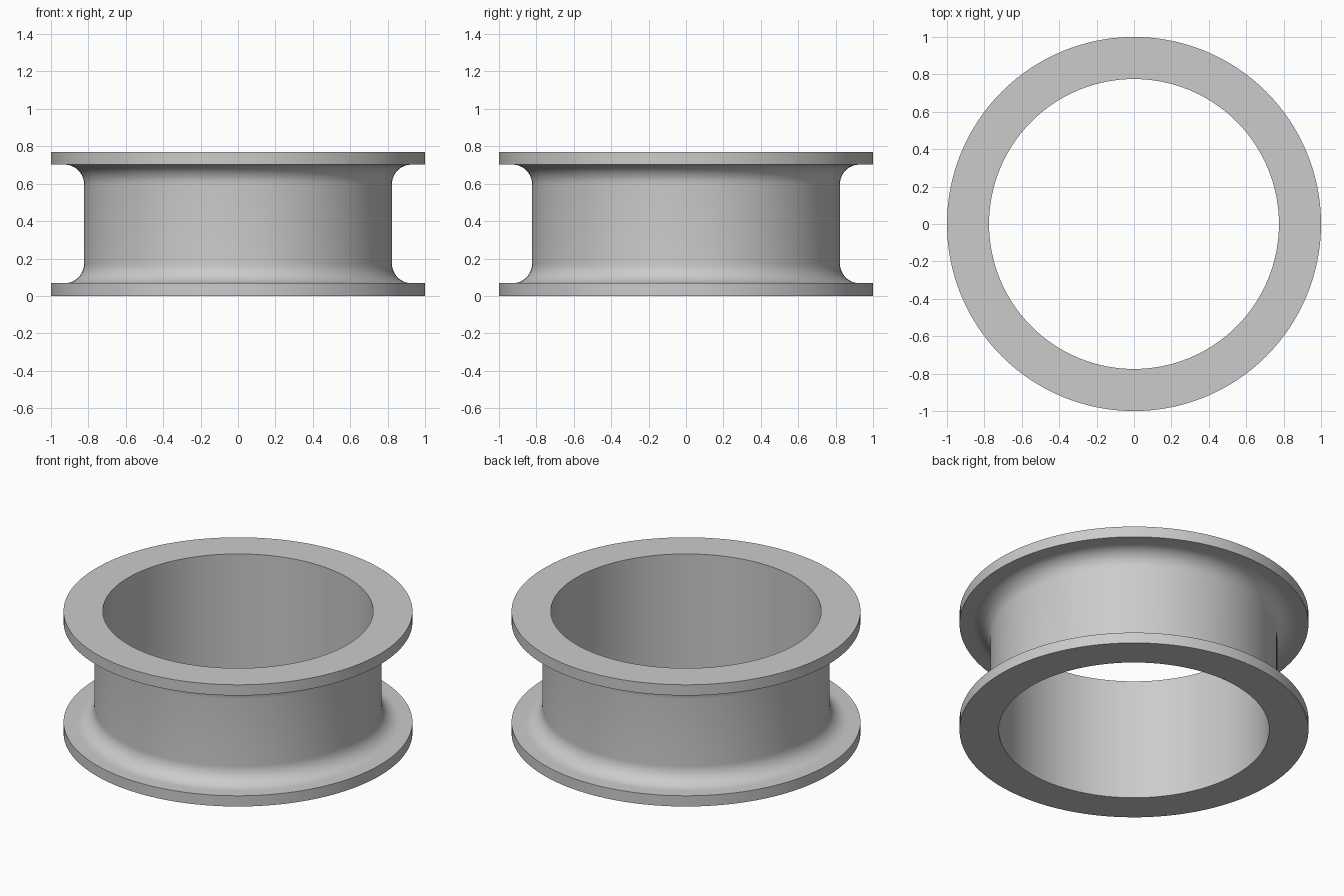
import bpy, bmesh, math

cube = bpy.data.objects.get("Cube")
if cube:
    bpy.data.objects.remove(cube, do_unlink=True)

HEIGHT, FLANGE = 0.77, 0.068
OUTER, BARREL, BORE = 1.0, 0.823, 0.775
FILLET, ARC_STEPS, SIDES = 0.105, 12, 128

# Material
grey = bpy.data.materials.new("light_grey")
grey.use_nodes = True
colour = (0.6, 0.6, 0.6, 1)
grey.diffuse_color = colour
grey.node_tree.nodes["Principled BSDF"].inputs["Base Color"].default_value = colour

# Lower half of the section: bore, flange, rim, then fillet up to the barrel
lower = [(BORE, 0), (OUTER, 0), (OUTER, FLANGE)]
for i in range(ARC_STEPS + 1):
    a = math.pi / 2 * i / ARC_STEPS
    lower.append((BARREL + FILLET * (1 - math.sin(a)),
                  FLANGE + FILLET * (1 - math.cos(a))))
# Mirror it for the upper half
profile = lower + [(r, HEIGHT - z) for r, z in reversed(lower)]

# Revolve the closed section around z
bm = bmesh.new()
rings = []
for s in range(SIDES):
    a = 2 * math.pi * s / SIDES
    rings.append([bm.verts.new((r * math.cos(a), r * math.sin(a), z)) for r, z in profile])
for s, ring in enumerate(rings):
    following = rings[(s + 1) % SIDES]
    for k in range(len(profile)):
        n = (k + 1) % len(profile)
        bm.faces.new((ring[k], following[k], following[n], ring[n]))
bmesh.ops.recalc_face_normals(bm, faces=bm.faces)

mesh = bpy.data.meshes.new("flanged_ring")
bm.to_mesh(mesh)
bm.free()
mesh.materials.append(grey)
spool = bpy.data.objects.new("flanged_ring", mesh)
bpy.context.collection.objects.link(spool)

# Smooth curves with crisp flange edges
bpy.ops.object.select_all(action='DESELECT')
spool.select_set(True)
bpy.context.view_layer.objects.active = spool
bpy.ops.object.shade_smooth_by_angle(angle=math.radians(30))
